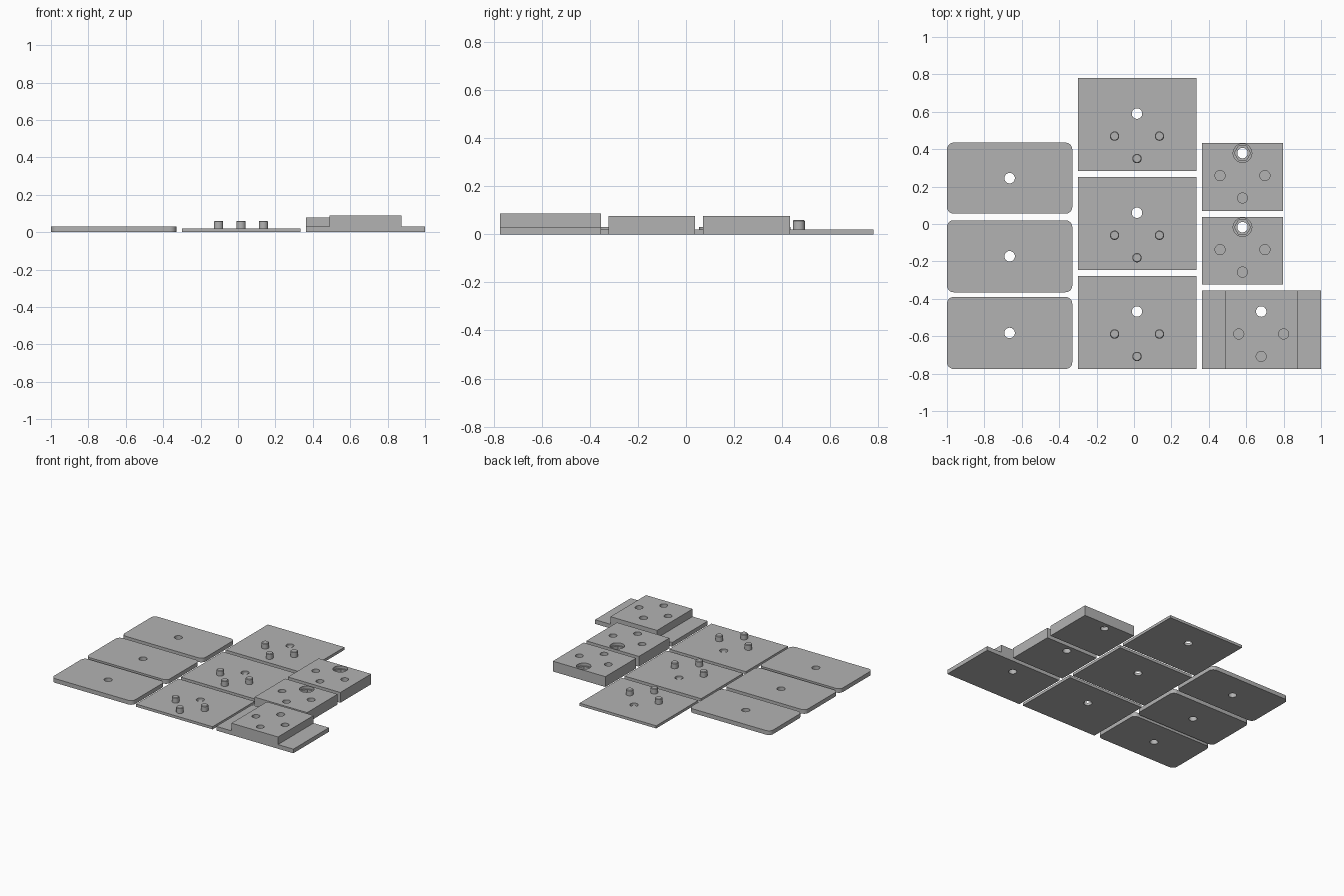
import bpy
import bmesh
import math
from mathutils import Matrix

default = bpy.data.objects.get("Cube")
if default:
    bpy.data.objects.remove(default, do_unlink=True)

# Single plain grey plastic
grey = bpy.data.materials.new("grey_plastic")
grey.use_nodes = True
GREY = (0.45, 0.45, 0.45, 1)
grey.diffuse_color = GREY
grey.node_tree.nodes["Principled BSDF"].inputs["Base Color"].default_value = GREY

HOLE = 0.028     # screw hole radius
SOCKET = 0.027   # peg socket radius
PEG = 0.025
SPREAD = 0.12    # spacing of the peg diamond


def make_object(name, bm):
    mesh = bpy.data.meshes.new(name)
    bm.to_mesh(mesh)
    bm.free()
    mesh.materials.append(grey)
    obj = bpy.data.objects.new(name, mesh)
    bpy.context.collection.objects.link(obj)
    return obj


def prism(name, outline, z0, z1):
    """Upright or lengthwise solid from a flat outline."""
    bm = bmesh.new()
    face = bm.faces.new([bm.verts.new((x, y, z0)) for x, y in outline])
    top = bmesh.ops.extrude_face_region(bm, geom=[face])["geom"]
    verts = [v for v in top if isinstance(v, bmesh.types.BMVert)]
    bmesh.ops.translate(bm, verts=verts, vec=(0, 0, z1 - z0))
    bmesh.ops.recalc_face_normals(bm, faces=bm.faces)
    return make_object(name, bm)


def rectangle(x0, x1, y0, y1):
    return [(x0, y0), (x1, y0), (x1, y1), (x0, y1)]


def rounded(x0, x1, y0, y1, r, steps=8):
    centres = rectangle(x0 + r, x1 - r, y0 + r, y1 - r)
    points = []
    for corner, (cx, cy) in enumerate(centres):
        for i in range(steps + 1):
            a = math.pi + (corner + i / steps) * math.pi / 2
            points.append((cx + r * math.cos(a), cy + r * math.sin(a)))
    return points


def circle(x, y, r, sides=32):
    return [(x + r * math.cos(math.tau * i / sides),
             y + r * math.sin(math.tau * i / sides)) for i in range(sides)]


def cut(obj, cuts):
    """Remove each (x, y, radius, floor, sides) well, open at the top."""
    cutters = []
    for x, y, r, floor, sides in cuts:
        cutter = prism("cutter", circle(x, y, r, sides), floor, 0.2)
        cutter.hide_render = True
        mod = obj.modifiers.new("hole", 'BOOLEAN')
        mod.operation = 'DIFFERENCE'
        mod.solver = 'EXACT'
        mod.object = cutter
        cutters.append(cutter)
    graph = bpy.context.evaluated_depsgraph_get()
    result = bpy.data.meshes.new_from_object(obj.evaluated_get(graph))
    obj.modifiers.clear()
    obj.data = result
    for cutter in cutters:
        bpy.data.objects.remove(cutter, do_unlink=True)


def diamond(x, y):
    """Three peg positions below a screw hole at x, y."""
    return [(x - SPREAD, y - SPREAD), (x + SPREAD, y - SPREAD), (x, y - 2 * SPREAD)]


def peg(name, x, y):
    bm = bmesh.new()
    bmesh.ops.create_cone(bm, cap_ends=True, segments=32, radius1=PEG, radius2=PEG,
                          depth=0.045, matrix=Matrix.Translation((x, y, 0.0375)))
    rim = [e for e in bm.edges if all(v.co.z > 0.05 for v in e.verts)]
    bmesh.ops.bevel(bm, geom=rim, offset=0.004, segments=1, affect='EDGES')
    return make_object(name, bm)


parts = []

# Rounded cover plates
for i, (y0, y1) in enumerate([(-0.775, -0.39), (-0.365, 0.02), (0.055, 0.435)]):
    cover = prism(f"cover_plate_{i + 1}", rounded(-1, -0.33, y0, y1, 0.036), 0, 0.031)
    cut(cover, [(-0.665, (y0 + y1) / 2, HOLE, -0.1, 32)])
    parts.append(cover)

# Thin base plates with pegs
for i, y0 in enumerate([-0.775, -0.247, 0.283]):
    base = prism(f"peg_plate_{i + 1}", rectangle(-0.3, 0.333, y0, y0 + 0.497), 0, 0.02)
    hx, hy = 0.016, y0 + 0.307
    cut(base, [(hx, hy, HOLE, -0.1, 32)])
    parts.append(base)
    for j, (x, y) in enumerate(diamond(hx, hy)):
        parts.append(peg(f"peg_{i + 1}_{j + 1}", x, y))

# Socket blocks with a recessed hexagonal nut seat
for i, (y0, y1) in enumerate([(-0.323, 0.037), (0.07, 0.433)]):
    block = prism(f"socket_block_{i + 1}", rectangle(0.363, 0.797, y0, y1), 0, 0.077)
    hx, hy = 0.58, y1 - 0.054
    wells = [(x, y, SOCKET, 0.034, 32) for x, y in diamond(hx, hy)]
    cut(block, wells + [(hx, hy, 0.05, 0.056, 32), (hx, hy, 0.043, 0.03, 6),
                        (hx, hy, HOLE, -0.1, 32)])
    parts.append(block)

# Flanged block: stepped profile run along y
profile = [(0.363, 0), (1, 0), (1, 0.031), (0.873, 0.031), (0.873, 0.088),
           (0.488, 0.088), (0.488, 0.031), (0.363, 0.031)]
flanged = prism("flanged_block", profile, 0.355, 0.775)
flanged.data.transform(Matrix.Rotation(math.pi / 2, 4, 'X'))
hx, hy = 0.68, -0.468
cut(flanged, [(x, y, SOCKET, 0.045, 32) for x, y in diamond(hx, hy)]
    + [(hx, hy, HOLE, -0.1, 32)])
parts.append(flanged)

# Smooth the round walls, keep the edges sharp
bpy.ops.object.select_all(action='DESELECT')
for part in parts:
    part.select_set(True)
bpy.context.view_layer.objects.active = parts[0]
bpy.ops.object.shade_smooth_by_angle(angle=math.radians(30))
